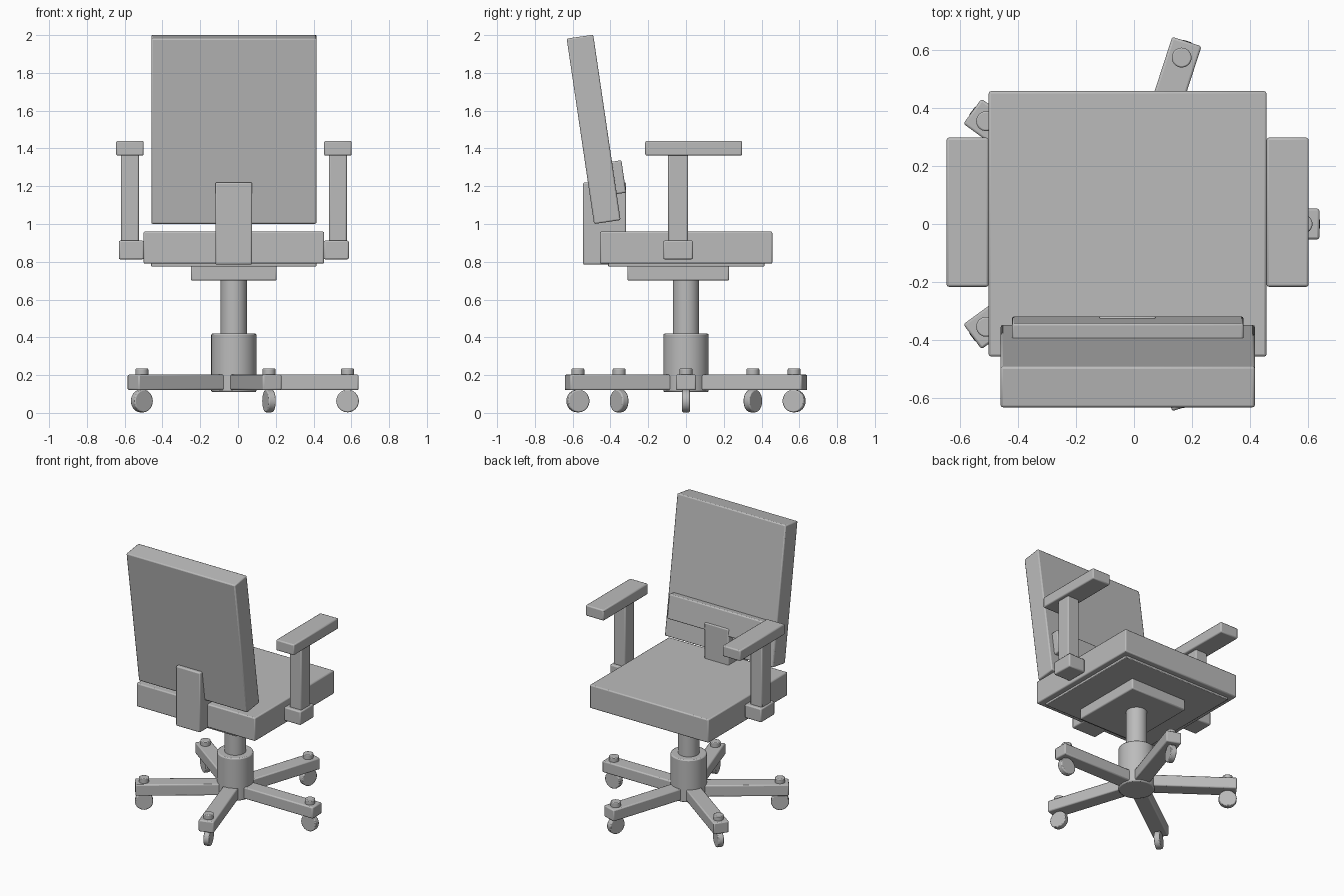
import bpy, math
from mathutils import Matrix, Vector

if "Cube" in bpy.data.objects:
    bpy.data.objects.remove(bpy.data.objects["Cube"], do_unlink=True)

grey = bpy.data.materials.new("plain grey")
grey.use_nodes = True
grey.diffuse_color = (0.5, 0.5, 0.5, 1)
grey.node_tree.nodes["Principled BSDF"].inputs["Base Color"].default_value = (0.5, 0.5, 0.5, 1)

CX = -0.022  # axis of the column


def finish(ob, name, bevel):
    ob.name = name
    ob.data.materials.append(grey)
    if bevel:
        mod = ob.modifiers.new("soft edges", 'BEVEL')
        mod.width = bevel
        mod.segments = 2
        mod.limit_method = 'ANGLE'
        mod.angle_limit = math.radians(40)
    bpy.ops.object.shade_smooth_by_angle(angle=math.radians(35))
    return ob


def box(name, x, y, z, bevel=0.008):
    """Box spanning the given (min, max) ranges."""
    bpy.ops.mesh.primitive_cube_add(size=1)
    ob = bpy.context.object
    spans = (x, y, z)
    ob.data.transform(Matrix.Diagonal([b - a for a, b in spans] + [1]))
    ob.location = [(a + b) / 2 for a, b in spans]
    return finish(ob, name, bevel)


def cylinder(name, centre, radius, depth, bevel=0.008, rot=(0, 0, 0)):
    bpy.ops.mesh.primitive_cylinder_add(vertices=32, radius=radius, depth=depth,
                                        location=centre, rotation=rot)
    return finish(bpy.context.object, name, bevel)


# Seat
box("seat_cushion", (-0.5, 0.456), (-0.456, 0.457), (0.79, 0.96))
box("seat_pan", (-0.46, 0.415), (-0.412, 0.415), (0.775, 0.795), 0.004)
box("seat_plate", (-0.25, 0.205), (-0.31, 0.228), (0.70, 0.78))

# Backrest, leaning away from the seat
lean = math.radians(8.4)
box("backrest", (-0.459, 0.416), (-0.56, -0.418), (1.005, 1.997)).rotation_euler.x = lean
box("lumbar_pad", (-0.42, 0.377), (-0.401, -0.329), (1.16, 1.333)).rotation_euler.x = lean
box("back_support", (-0.12, 0.075), (-0.545, -0.317), (0.785, 1.22))

# Armrests, mirrored about the column axis
for side, s in (("right", -1), ("left", 1)):
    def span(a, b):
        return tuple(sorted((CX + s * a, CX + s * b)))
    box(side + "_arm_bracket", span(0.476, 0.609), (-0.12, 0.037), (0.813, 0.912))
    box(side + "_arm_post", span(0.503, 0.598), (-0.094, 0.011), (0.905, 1.37))
    box(side + "_arm_pad", span(0.478, 0.623), (-0.216, 0.297), (1.362, 1.44))

# Column
cylinder("hub", (CX, 0, 0.265), 0.12, 0.31)
cylinder("gas_column", (CX, 0, 0.56), 0.07, 0.30, 0)

# Five legs with casters
for i in range(5):
    a = math.tau * i / 5
    out = Vector((math.cos(a), math.sin(a), 0))
    hub = Vector((CX, 0, 0))
    leg = box(f"leg_{i + 1}", (0.08, 0.66), (-0.053, 0.053), (0.12, 0.203))
    leg.location = hub + out * leg.location.x + Vector((0, 0, leg.location.z))
    leg.rotation_euler.z = a
    tip = hub + out * 0.602
    cylinder(f"caster_cap_{i + 1}", tip + Vector((0, 0, 0.215)), 0.034, 0.04, 0.005)
    cylinder(f"caster_wheel_{i + 1}", tip + Vector((0, 0, 0.063)), 0.06, 0.04, 0.006,
             (math.pi / 2, 0, a))
